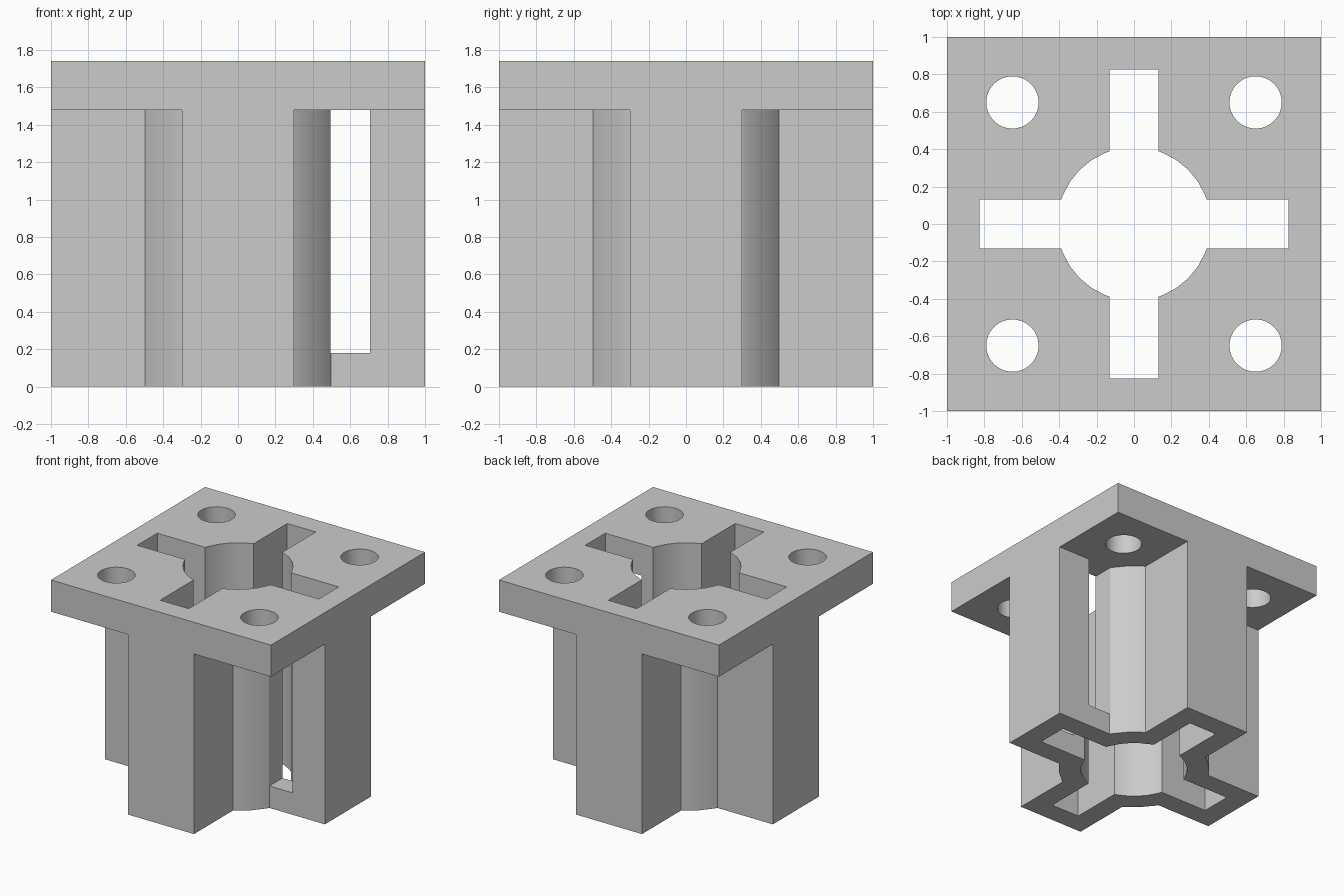
import bpy, bmesh
from math import asin, cos, sin, pi

cube = bpy.data.objects.get("Cube")
if cube:
    bpy.data.objects.remove(cube, do_unlink=True)

TOP, PLATE_BOTTOM = 1.74, 1.48

grey = bpy.data.materials.new("plain_grey")
grey.use_nodes = True
grey.diffuse_color = (0.6, 0.6, 0.6, 1)
grey.node_tree.nodes["Principled BSDF"].inputs["Base Color"].default_value = (0.6, 0.6, 0.6, 1)


def prism(name, outline, z0, z1):
    """Closed solid from a flat outline extruded upwards."""
    bm = bmesh.new()
    face = bm.faces.new([bm.verts.new((x, y, z0)) for x, y in outline])
    grown = bmesh.ops.extrude_face_region(bm, geom=[face], use_keep_orig=True)
    for v in grown["geom"]:
        if isinstance(v, bmesh.types.BMVert):
            v.co.z = z1
    bmesh.ops.recalc_face_normals(bm, faces=bm.faces)
    mesh = bpy.data.meshes.new(name)
    bm.to_mesh(mesh)
    bm.free()
    mesh.materials.append(grey)
    ob = bpy.data.objects.new(name, mesh)
    bpy.context.collection.objects.link(ob)
    return ob


def rectangle(x0, x1, y0, y1):
    return [(x0, y0), (x1, y0), (x1, y1), (x0, y1)]


def circle(cx, cy, r, n=32):
    return [(cx + r * cos(2 * pi * k / n), cy + r * sin(2 * pi * k / n)) for k in range(n)]


def cross(half_width, reach, radius):
    """Four-armed cross joined to a round centre."""
    start = asin(half_width / radius)
    steps = [k * pi / 16 for k in range(1, 8) if start < k * pi / 16 < pi / 2 - start]
    arc = [start] + steps + [pi / 2 - start]
    quarter = [(reach, -half_width), (reach, half_width)]
    quarter += [(radius * cos(a), radius * sin(a)) for a in arc]
    outline = []
    for _ in range(4):
        outline += quarter
        quarter = [(-y, x) for x, y in quarter]
    return outline


def combine(target, tool, operation):
    """Apply an exact boolean and discard the tool."""
    tool.hide_render = True
    mod = target.modifiers.new("combine", "BOOLEAN")
    mod.operation, mod.solver, mod.object = operation, "EXACT", tool
    bpy.ops.object.select_all(action="DESELECT")
    bpy.context.view_layer.objects.active = target
    target.select_set(True)
    bpy.ops.object.modifier_apply(modifier=mod.name)
    bpy.data.objects.remove(tool, do_unlink=True)


# Cross-shaped body under a square plate
mount = prism("flanged_cross_mount", cross(0.30, 1, 0.58), 0, TOP)
plate = prism("top_plate", rectangle(-1, 1, -1, 1), PLATE_BOTTOM, TOP)
combine(mount, plate, "UNION")

# Cross-shaped passage through the full height
combine(mount, prism("passage_cutter", cross(0.13, 0.825, 0.41), -0.1, TOP + 0.1), "DIFFERENCE")

# Bolt holes in the plate corners
for sx in (-1, 1):
    for sy in (-1, 1):
        hole = prism("bolt_hole_cutter", circle(0.65 * sx, 0.65 * sy, 0.14), 1.4, TOP + 0.1)
        combine(mount, hole, "DIFFERENCE")

# Tall window through both walls of one arm
window = prism("window_cutter", rectangle(0.495, 0.705, -0.4, 0.4), 0.18, PLATE_BOTTOM)
combine(mount, window, "DIFFERENCE")

bpy.ops.object.shade_smooth_by_angle(angle=pi / 9)
